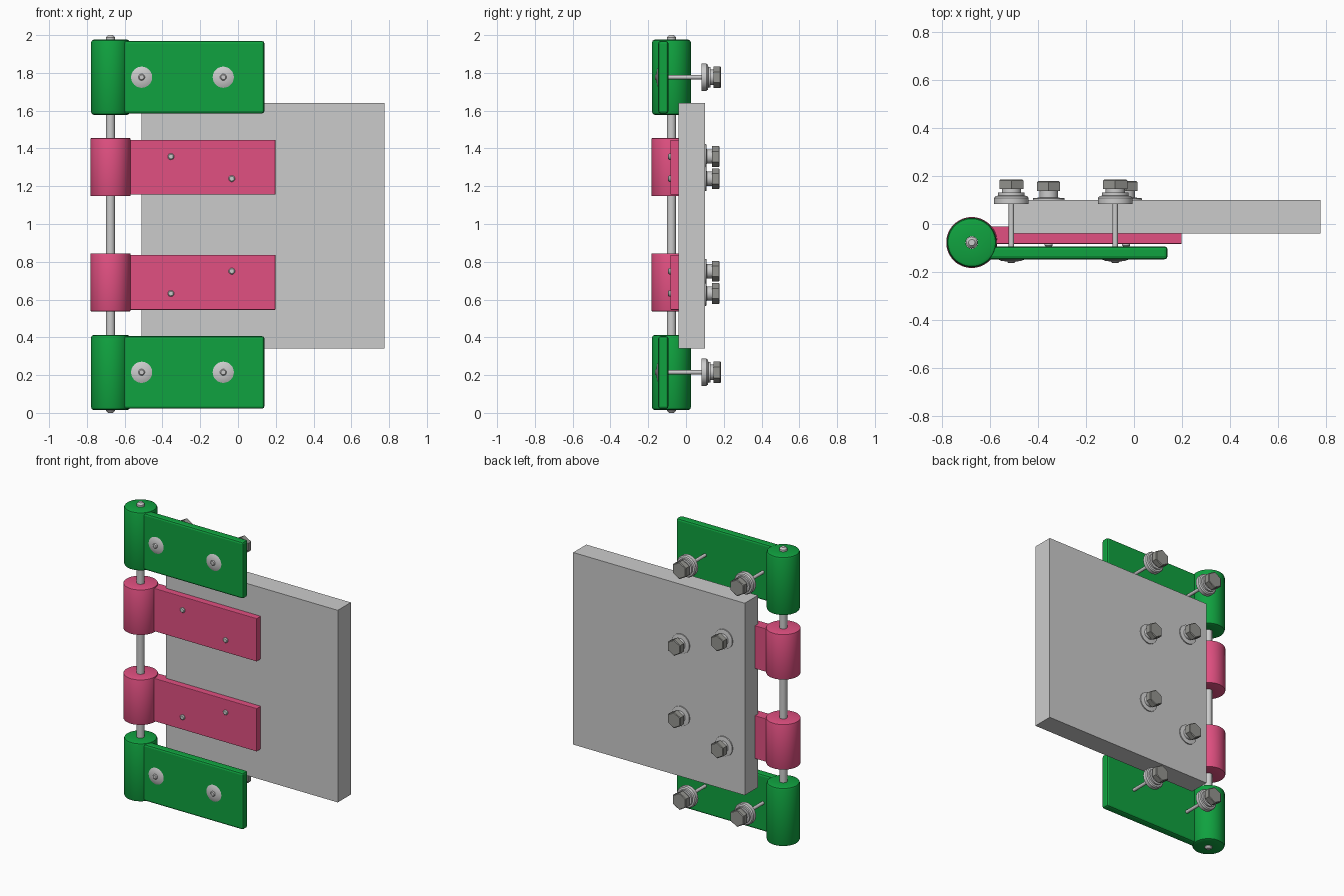
import bpy, bmesh
from math import sin, cos, pi, radians

if "Cube" in bpy.data.objects:
    bpy.data.objects.remove(bpy.data.objects["Cube"])


def material(name, color):
    m = bpy.data.materials.new(name)
    m.diffuse_color = color
    m.use_nodes = True
    m.node_tree.nodes["Principled BSDF"].inputs["Base Color"].default_value = m.diffuse_color
    return m


GREEN = material("green", (0.005, 0.36, 0.05, 1))
PINK = material("pink", (0.75, 0.08, 0.22, 1))
STEEL = material("dark_steel", (0.3, 0.3, 0.28, 1))


def finish(name, bm, loc, mat):
    bmesh.ops.recalc_face_normals(bm, faces=bm.faces)
    me = bpy.data.meshes.new(name)
    bm.to_mesh(me)
    bm.free()
    ob = bpy.data.objects.new(name, me)
    ob.location = loc
    if mat:
        me.materials.append(mat)
    bpy.context.collection.objects.link(ob)
    return ob


def lathe(name, profile, loc, mat=None, along_y=False, sides=48, closed=False):
    """Spin an (radius, height) profile; along_y points the axis to the back."""
    bm = bmesh.new()
    rings = []
    for r, h in profile:
        if r == 0:
            rings.append([bm.verts.new((0, 0, h))] * sides)
        else:
            rings.append([bm.verts.new((r * cos(a), r * sin(a), h)) for a in
                          (2 * pi * i / sides + pi / 6 for i in range(sides))])
    pairs = list(zip(rings, rings[1:]))
    if closed:
        pairs.append((rings[-1], rings[0]))
    for lo, hi in pairs:
        for i in range(sides):
            j = (i + 1) % sides
            quad = list(dict.fromkeys((lo[i], lo[j], hi[j], hi[i])))
            bm.faces.new(quad)
    ob = finish(name, bm, loc, mat)
    if along_y:
        ob.rotation_euler.x = -pi / 2
    if sides > 6:
        bpy.ops.object.select_all(action='DESELECT')
        bpy.context.view_layer.objects.active = ob
        ob.select_set(True)
        bpy.ops.object.shade_smooth_by_angle(angle=radians(30))
    return ob


def box(name, lo, hi, mat=None, bevel=0):
    bm = bmesh.new()
    bmesh.ops.create_cube(bm, size=1)
    for v in bm.verts:
        v.co = [c * (b - a) for c, a, b in zip(v.co, lo, hi)]
    ob = finish(name, bm, [(a + b) / 2 for a, b in zip(lo, hi)], mat)
    if bevel:
        mod = ob.modifiers.new("bevel", 'BEVEL')
        mod.width = bevel
        mod.segments = 2
    return ob


def barrel(name, r, z0, z1, b, mat):
    """Hinge knuckle with softened rims and a bore for the pin."""
    h = z1 - z0
    lathe(name, [(0.025, 0), (r - b, 0), (r - 0.3 * b, 0.3 * b), (r, b),
                 (r, h - b), (r - 0.3 * b, h - 0.3 * b), (r - b, h), (0.025, h)],
          (HX, HY, z0), mat, closed=True)


HX, HY = -0.675, -0.077

# hinge pin and door panel
lathe("hinge_pin", [(0, 0), (0.013, 0), (0.024, 0.012), (0.024, 1.988), (0.013, 2), (0, 2)], (HX, HY, 0))
box("door_panel", (-0.51, -0.04, 0.34), (0.775, 0.1, 1.64))

# fixed hinge leaves (green) with through bolts
for side, z0, z1 in (("lower", 0.015, 0.413), ("upper", 1.578, 1.976)):
    barrel(side + "_frame_knuckle", 0.103, z0, z1, 0.015, GREEN)
    box(side + "_frame_leaf", (-0.625, -0.147, z0 + 0.007), (0.14, -0.093, z1 - 0.007), GREEN, 0.013)
    zc = 0.215 if side == "lower" else 1.777
    for i, x in enumerate((-0.51, -0.078)):
        n = f"{side}_frame_bolt_{i + 1}"
        at = (x, 0, zc)
        lathe(n + "_shaft", [(0, -0.163), (0.012, -0.163), (0.017, -0.158), (0.017, -0.145),
                             (0.011, -0.14), (0.011, 0.1), (0, 0.1)], at, None, True, 24)
        lathe(n + "_button", [(0, -0.157), (0.022, -0.156), (0.042, -0.153), (0.056, -0.147),
                              (0.056, -0.14), (0, -0.14)], at, None, True)
        lathe(n + "_washer", [(0, 0.083), (0.072, 0.083), (0.072, 0.108), (0.066, 0.116),
                              (0.055, 0.118), (0.055, 0.13), (0.04, 0.13), (0.04, 0.15), (0, 0.15)],
              at, None, True)
        lathe(n + "_hex_head", [(0, 0.146), (0.058, 0.146), (0.058, 0.181), (0.053, 0.185), (0, 0.185)],
              at, STEEL, True, 6)

# moving hinge leaves (pink), let into the panel and bolted through it
for side, z0, z1, bolts in (("lower", 0.538, 0.845, ((-0.355, 0.632), (-0.033, 0.75))),
                            ("upper", 1.147, 1.454, ((-0.355, 1.357), (-0.033, 1.24)))):
    barrel(side + "_door_knuckle", 0.106, z0, z1, 0.004, PINK)
    box(side + "_door_leaf", (-0.625, -0.083, z0 + 0.008), (0.198, -0.01, z1 - 0.008), PINK, 0.003)
    for i, (x, z) in enumerate(bolts):
        n = f"{side}_door_bolt_{i + 1}"
        at = (x, 0, z)
        lathe(n + "_shaft", [(0, -0.094), (0.012, -0.094), (0.017, -0.089), (0.017, 0.1), (0, 0.1)],
              at, None, True, 24)
        lathe(n + "_washer", [(0, 0.098), (0.066, 0.098), (0.066, 0.107), (0.038, 0.11),
                              (0.038, 0.14), (0, 0.14)], at, None, True)
        lathe(n + "_hex_head", [(0, 0.138), (0.055, 0.138), (0.055, 0.174), (0.05, 0.178), (0, 0.178)],
              at, STEEL, True, 6)
